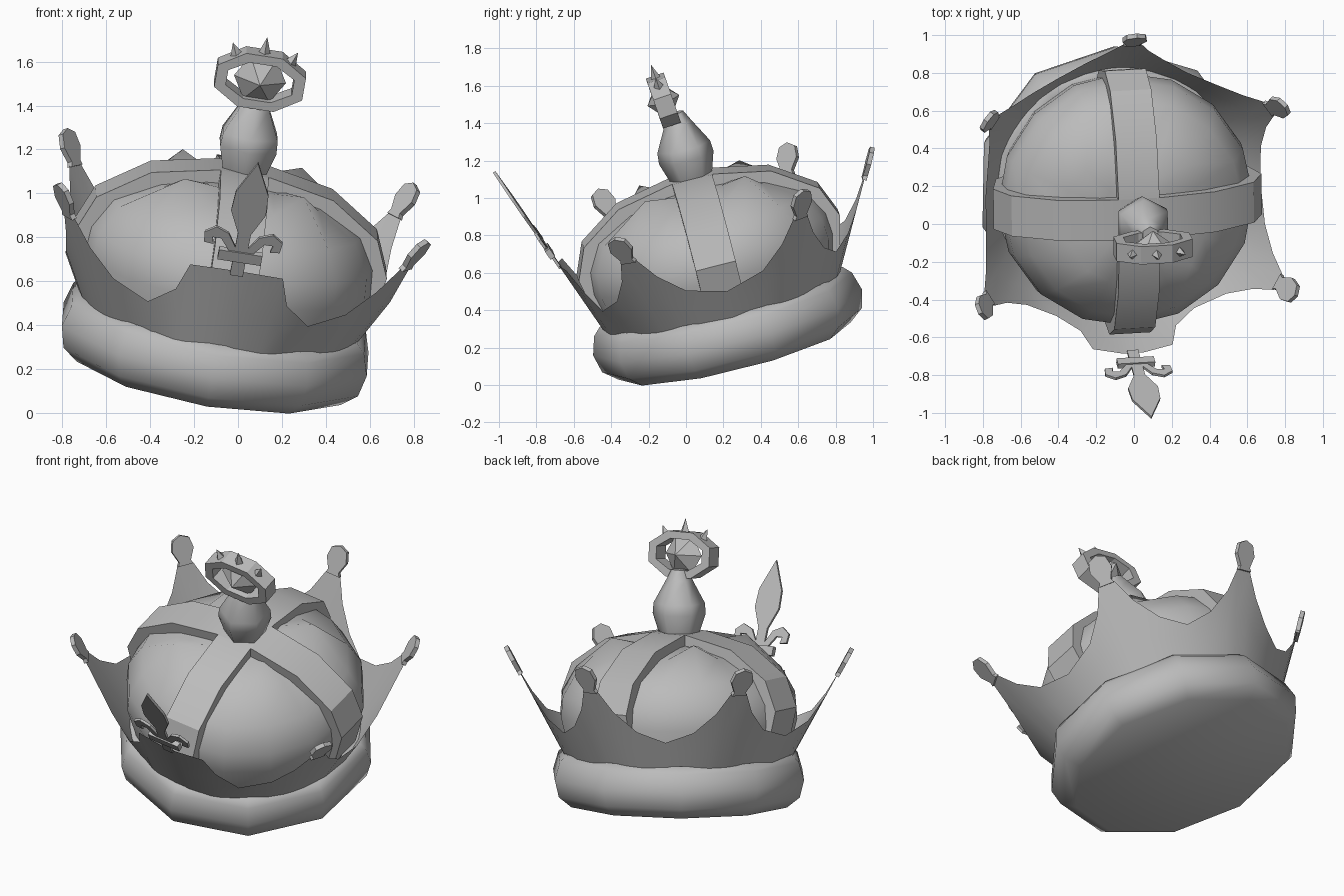
import bpy, bmesh
from math import sin, cos, pi, radians
from mathutils import Matrix, Vector

cube = bpy.data.objects.get("Cube")
if cube:
    bpy.data.objects.remove(cube, do_unlink=True)

grey = bpy.data.materials.new("plain grey")
grey.use_nodes = True
grey.diffuse_color = (0.5, 0.5, 0.5, 1)
grey.node_tree.nodes["Principled BSDF"].inputs["Base Color"].default_value = (0.5, 0.5, 0.5, 1)

# The whole crown leans to its front left: build upright, then place with this frame
up = Vector((0.17, -0.25, 1)).normalized()
side = Vector((1.41, 0.08, -0.22))
side = (side - up * side.dot(up)).normalized()
back = up.cross(side)
FRAME = Matrix((side, back, up)).transposed().to_4x4()
FRAME.translation = (-0.13, 0.26, 0.182)


def finish(name, verts, faces, angle=40, thick=0, local=None, closed=True):
    mesh = bpy.data.meshes.new(name)
    mesh.from_pydata([tuple(v) for v in verts], [], faces)
    bm = bmesh.new()
    bm.from_mesh(mesh)
    bmesh.ops.remove_doubles(bm, verts=bm.verts, dist=0.0005)
    if closed:
        bmesh.ops.recalc_face_normals(bm, faces=bm.faces)
    bm.to_mesh(mesh)
    bm.free()
    mesh.materials.append(grey)
    obj = bpy.data.objects.new(name, mesh)
    obj.matrix_world = FRAME @ (local or Matrix())
    bpy.context.collection.objects.link(obj)
    if thick:
        mod = obj.modifiers.new("thickness", "SOLIDIFY")
        mod.thickness = thick
        mod.offset = 0
    bpy.ops.object.select_all(action="DESELECT")
    obj.select_set(True)
    bpy.context.view_layer.objects.active = obj
    if angle:
        bpy.ops.object.shade_smooth_by_angle(angle=radians(angle))


def polar(r, degrees, h):
    a = radians(degrees)
    return Vector((r * cos(a), r * sin(a), h))


def lathe(name, profile, sides, start=0, angle=40, lift=None):
    """Revolve (radius, height) pairs and cap both ends."""
    verts, faces = [], []
    for i, (r, h) in enumerate(profile):
        for k in range(sides):
            extra = lift(i, k) if lift else 0
            verts.append(polar(r, start + 360 * k / sides, h + extra))
    for i in range(len(profile) - 1):
        for k in range(sides):
            n = (k + 1) % sides
            a, b = i * sides, (i + 1) * sides
            faces.append((a + k, a + n, b + n, b + k))
    faces.append(tuple(range(sides)))
    faces.append(tuple(range(len(verts) - sides, len(verts))))
    finish(name, verts, faces, angle)


# Padded base ring with a closed underside
lathe("base_ring", [(0.64, 0), (0.715, 0.06), (0.74, 0.16), (0.71, 0.26), (0.67, 0.3), (0.6, 0.3)],
      10, start=-56, angle=50)

# Cloth cap with one puffed point in each quarter
lathe("cloth_cap", [(0.63, 0.3), (0.68, 0.5), (0.67, 0.62), (0.59, 0.76), (0.39, 0.865), (0.2, 0.91), (0.03, 0.925)],
      16, angle=50, lift=lambda i, k: 0.085 if i == 4 and k % 4 == 2 else 0)


# Two straps crossing over the cap
def strap(name, turn):
    half = [(0.67, 0.38), (0.72, 0.59), (0.65, 0.76), (0.42, 0.915), (0.12, 0.975)]
    path = half + [(-x, h) for x, h in reversed(half)]
    verts, faces = [], []
    for x, h in path:
        for scale, drop, w in ((1, 0, 0.11), (1, 0, -0.11), (0.9, 0.07, -0.11), (0.9, 0.07, 0.11)):
            verts.append((x * scale, w, h - drop))
    for i in range(len(path) - 1):
        for j in range(4):
            n = (j + 1) % 4
            faces.append((4 * i + j, 4 * i + n, 4 * i + 4 + n, 4 * i + 4 + j))
    finish(name, verts, faces, 30, local=Matrix.Rotation(turn, 4, "Z"))


strap("strap_across", 0)
strap("strap_lengthwise", pi / 2)

# Flaring crown wall with six points, the front one broad and flat topped
MIDDLES = [34, 89, 145, 210, 270, 330]
POINT = [(16, 0.505), (7.5, 0.62), (3, 0.74)]
BROAD = [(20, 0.54), (15.5, 0.68), (4, 0.69)]
FLARE, FRONT_FLARE, VALLEY = 0.54, 0.37, 0.445


def reach(h, flare):
    return 0.66 + flare * (h - 0.3)


columns = []
for k, middle in enumerate(MIDDLES):
    front = middle == 270
    rule, flare = (BROAD, FRONT_FLARE) if front else (POINT, FLARE)
    columns += [(middle - d, h, flare) for d, h in rule]
    columns += [(middle + d, h, flare) for d, h in reversed(rule)]
    following = MIDDLES[(k + 1) % 6] + (360 if k == 5 else 0)
    columns.append(((middle + following) / 2, VALLEY, FLARE))
verts, faces = [], []
for c, (degrees, top, flare) in enumerate(columns):
    for t in (0, 0.5, 1):
        h = 0.27 + (top - 0.27) * t
        verts.append(polar(reach(h, flare), degrees, h))
    a, b = c * 3, (c + 1) % len(columns) * 3
    faces += [(a + i, b + i, b + i + 1, a + i + 1) for i in (0, 1)]
finish("crown_wall", verts, faces, 60, closed=False)


def plate(name, outline, middle, flare, thick, mirror=True):
    """Thin leaf leaning with the wall, from (sideways, height) pairs."""
    if mirror:
        outline = outline + [(-t, h) for t, h in reversed(outline) if t]
    turn = Matrix.Rotation(radians(middle), 3, "Z")
    pts = [turn @ Vector((reach(h, flare), t, h)) for t, h in outline]
    finish(name, pts, [tuple(range(len(pts)))], 0, thick)


# Leaf tips on the five plain points
for k, middle in enumerate(MIDDLES):
    if middle != 270:
        plate(f"leaf_tip_{k + 1}", [(0.045, 0.735), (0.035, 0.755), (0.065, 0.815), (0.05, 0.87), (0, 0.89)],
              middle, FLARE, 0.025)

# Three-petal flower at the front
plate("flower_leaf", [(0.03, 0.67), (0.03, 0.89), (0.08, 1.0), (0.075, 1.1), (0, 1.26)],
      270, FRONT_FLARE, 0.015)
plate("flower_crossbar", [(0.1, 0.745), (0.1, 0.795)], 270, FRONT_FLARE, 0.03)
PETAL = [(0.02, 0.8), (0.07, 0.88), (0.13, 0.905), (0.18, 0.87), (0.175, 0.82), (0.13, 0.815),
         (0.14, 0.85), (0.1, 0.85), (0.03, 0.76)]
for s, label in ((1, "left"), (-1, "right")):
    plate("flower_petal_" + label, [(s * t, h) for t, h in PETAL], 270, FRONT_FLARE, 0.015, False)

# Six-sided finial stem
lathe("finial_stem", [(0.1, 0.92), (0.115, 0.97), (0.15, 1.08), (0.145, 1.14), (0.075, 1.27), (0.045, 1.33)],
      6, start=30, angle=65)

# Oval finial ring standing upright, with a faceted gem filling most of it
RING = Matrix.Translation((0, -0.045, 1.41)) @ Matrix.Rotation(radians(5), 4, "X")
verts, faces = [], []
for k in range(8):
    a = 2 * pi * (k + 0.5) / 8
    for w, h, y in ((0.22, 0.14, -0.05), (0.22, 0.14, 0.05), (0.165, 0.095, 0.05), (0.165, 0.095, -0.05)):
        verts.append((w * cos(a), y, h * sin(a)))
    for j in range(4):
        n, m = (j + 1) % 4, (k + 1) % 8
        faces.append((4 * k + j, 4 * k + n, 4 * m + n, 4 * m + j))
finish("finial_ring", verts, faces, 0, local=RING)

gem = [(0.12 * cos(k * pi / 3), 0, 0.12 * sin(k * pi / 3)) for k in range(6)] + [(0, 0.09, 0), (0, -0.09, 0)]
finish("finial_gem", gem, [(k, (k + 1) % 6, p) for k in range(6) for p in (6, 7)], 0, local=RING)

# Three small spikes on the ring
for label, x, z, lean, tall in (("left", 0.125, 0.1, 25, 0.06), ("middle", 0, 0.125, 0, 0.08),
                                ("right", -0.125, 0.1, -25, 0.06)):
    spike = [(0.028 * cos(k * pi / 2), 0.028 * sin(k * pi / 2), 0) for k in range(4)] + [(0, 0, tall)]
    place = RING @ Matrix.Translation((x, 0, z)) @ Matrix.Rotation(radians(lean), 4, "Y")
    finish("ring_spike_" + label, spike, [(k, (k + 1) % 4, 4) for k in range(4)] + [(0, 1, 2, 3)], 0, local=place)
